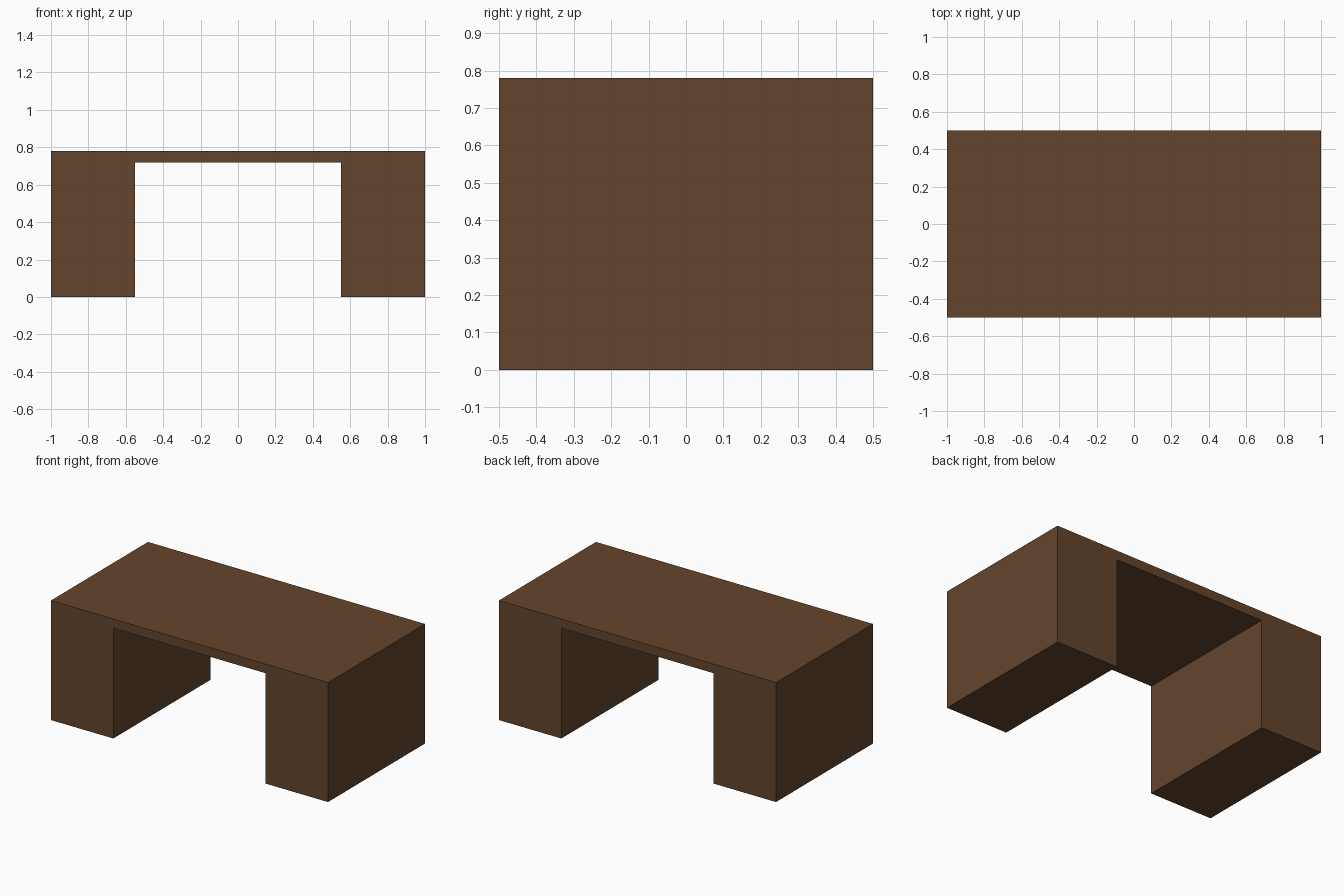
import bpy, bmesh
from mathutils import Vector

if "Cube" in bpy.data.objects:
    bpy.data.objects.remove(bpy.data.objects["Cube"])

W, D, H = 1.0, 0.5, 0.78          # half width, half depth, height
INNER, UNDER = 0.55, 0.72         # knee space half width and underside height

wood = bpy.data.materials.new("dark_brown_wood")
wood.diffuse_color = (0.127, 0.0595, 0.0252, 1.0)
wood.use_nodes = True
wood.node_tree.nodes["Principled BSDF"].inputs["Base Color"].default_value = wood.diffuse_color

# Desk body: front profile (pedestals and top in one piece) extruded front to back
half = [(W, H), (W, 0), (INNER, 0), (INNER, UNDER)]
profile = half + [(-x, z) for x, z in reversed(half)]

bm = bmesh.new()
front = bm.faces.new([bm.verts.new((x, -D, z)) for x, z in profile])
ext = bmesh.ops.extrude_face_region(bm, geom=[front], use_keep_orig=True)
back = [g for g in ext["geom"] if isinstance(g, bmesh.types.BMVert)]
bmesh.ops.translate(bm, verts=back, vec=Vector((0, 2 * D, 0)))
bmesh.ops.recalc_face_normals(bm, faces=bm.faces[:])

mesh = bpy.data.meshes.new("desk_body")
bm.to_mesh(mesh)
bm.free()
mesh.materials.append(wood)
bpy.context.collection.objects.link(bpy.data.objects.new("desk_body", mesh))
